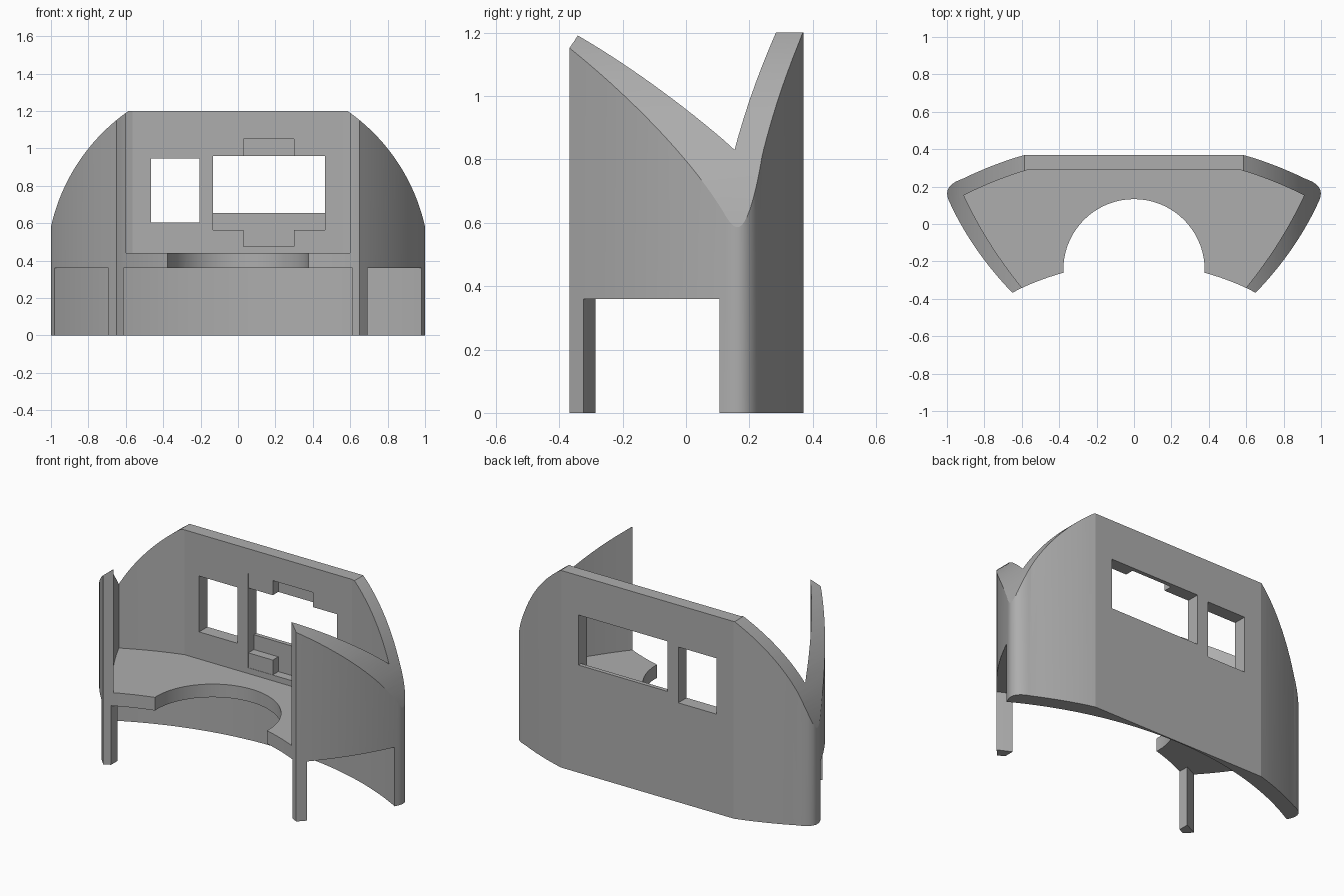
import bpy, bmesh, math
from mathutils import Vector

cube = bpy.data.objects.get("Cube")
if cube:
    bpy.data.objects.remove(cube, do_unlink=True)

grey = bpy.data.materials.new("plain grey")
grey.use_nodes = True
grey.diffuse_color = (0.42, 0.42, 0.42, 1)
grey.node_tree.nodes["Principled BSDF"].inputs["Base Color"].default_value = (0.42, 0.42, 0.42, 1)

ARC_Y = -1.64      # common centre of the long plan arcs
FLOOR, DECK, TOP = 0.36, 0.44, 1.2


def prism(name, points, low, high, axis="z"):
    """Extrude a 2D outline along z, or along y for an x-z outline."""
    bm = bmesh.new()
    place = (lambda p, h: (p[0], p[1], h)) if axis == "z" else (lambda p, h: (p[0], h, p[1]))
    face = bm.faces.new([bm.verts.new(place(p, low)) for p in points])
    new = bmesh.ops.extrude_face_region(bm, geom=[face])["geom"]
    shift = Vector(place((0, 0), high - low))
    bmesh.ops.translate(bm, vec=shift, verts=[v for v in new if isinstance(v, bmesh.types.BMVert)])
    bmesh.ops.recalc_face_normals(bm, faces=bm.faces)
    mesh = bpy.data.meshes.new(name)
    bm.to_mesh(mesh)
    bm.free()
    obj = bpy.data.objects.new(name, mesh)
    bpy.context.collection.objects.link(obj)
    mesh.materials.append(grey)
    return obj


def box(name, x0, x1, y0, y1, z0, z1):
    return prism(name, [(x0, y0), (x1, y0), (x1, y1), (x0, y1)], z0, z1)


def bezier(a, b, c, n):
    a, b, c = Vector(a), Vector(b), Vector(c)
    return [tuple(a * (1 - t) ** 2 + b * 2 * t * (1 - t) + c * t * t)
            for t in (i / n for i in range(n + 1))]


def plan_arc(r, x0, x1, n):
    """Points of the arc of radius r between two x positions."""
    a0, a1 = math.asin(x0 / r), math.asin(x1 / r)
    return [(r * math.sin(a), ARC_Y + r * math.cos(a))
            for a in (a0 + (a1 - a0) * i / n for i in range(n + 1))]


def mirrored(half):
    return half + [(-x, y) for x, y in reversed(half)]


def boolean(obj, cutter, operation="DIFFERENCE"):
    mod = obj.modifiers.new("cut", "BOOLEAN")
    mod.operation, mod.object, mod.solver = operation, cutter, "EXACT"
    bpy.context.view_layer.update()
    mesh = bpy.data.meshes.new_from_object(obj.evaluated_get(bpy.context.evaluated_depsgraph_get()))
    obj.modifiers.clear()
    obj.data = mesh
    bpy.data.objects.remove(cutter, do_unlink=True)


# Outer body: straight back, swept sides with rounded corners, arched front
back = plan_arc(2.093, 0.58, 0.92, 8)
back[0] = (0.58, 0.37)
corner = bezier(back[-1], (1.025, 0.205), (0.99, 0.125), 14)
side = bezier(corner[-1], (0.87, -0.14), (0.65, -0.368), 16)
front = plan_arc(1.43, 0.65, -0.65, 40)[1:-1]
half = back + corner[1:] + side[1:]
outline = half + front + [(-x, y) for x, y in reversed(half)]
shell = prism("cabin_shell", outline, 0, 1.4)

# Domed top with a flat cap
dome_r = 1.024
start = math.asin((TOP - FLOOR) / dome_r)
dome = [(dome_r * math.cos(a), FLOOR + dome_r * math.sin(a))
        for a in (start * i / 32 for i in range(33))]
boolean(shell, prism("dome", mirrored([(1.024, -0.1)] + dome), -1, 1, "y"), "INTERSECT")

# Room above the deck
room = plan_arc(2.011, 0.565, 0.91, 8)
room[0] = (0.565, 0.29)
room += bezier((0.91, 0.155), (0.78, -0.13), (0.55, -0.4), 16)[1:] + [(0.5, -0.6)]
boolean(shell, prism("room", mirrored(room), DECK, 1.5))

# Arched clearance under the deck, leaving the back skirt and two front legs
ring = plan_arc(2.003, -1.45, 1.45, 80) + plan_arc(1.487, 1.1, -1.1, 60)
boolean(shell, prism("under_space", ring, -0.1, FLOOR))
boolean(shell, box("front_gap", -0.612, 0.612, -0.6, 0, -0.1, FLOOR))

# Round bite in the deck
bite = [(0.378 * math.cos(a), -0.245 + 0.378 * math.sin(a))
        for a in (math.tau * i / 72 for i in range(72))]
boolean(shell, prism("deck_bite", bite, 0.34, 0.5))

# Windows and the recess around the wide one
boolean(shell, box("small_window", -0.465, -0.207, 0.2, 0.5, 0.605, 0.945))
boolean(shell, box("wide_window", -0.135, 0.465, 0.2, 0.5, 0.655, 0.96))
boolean(shell, box("recess", -0.135, 0.465, 0.2, 0.345, 0.475, 1.05))

# Corner blocks in the recess
parts = [shell]
for level, z0, z1 in (("lower", 0.475, 0.565), ("upper", 0.96, 1.05)):
    for where, x0, x1 in (("right", -0.135, 0.03), ("left", 0.3, 0.465)):
        parts.append(box(f"{level}_{where}_block", x0, x1, 0.292, 0.35, z0, z1))

bpy.ops.object.select_all(action="DESELECT")
for part in parts:
    part.select_set(True)
bpy.context.view_layer.objects.active = shell
bpy.ops.object.shade_smooth_by_angle(angle=math.radians(12))
